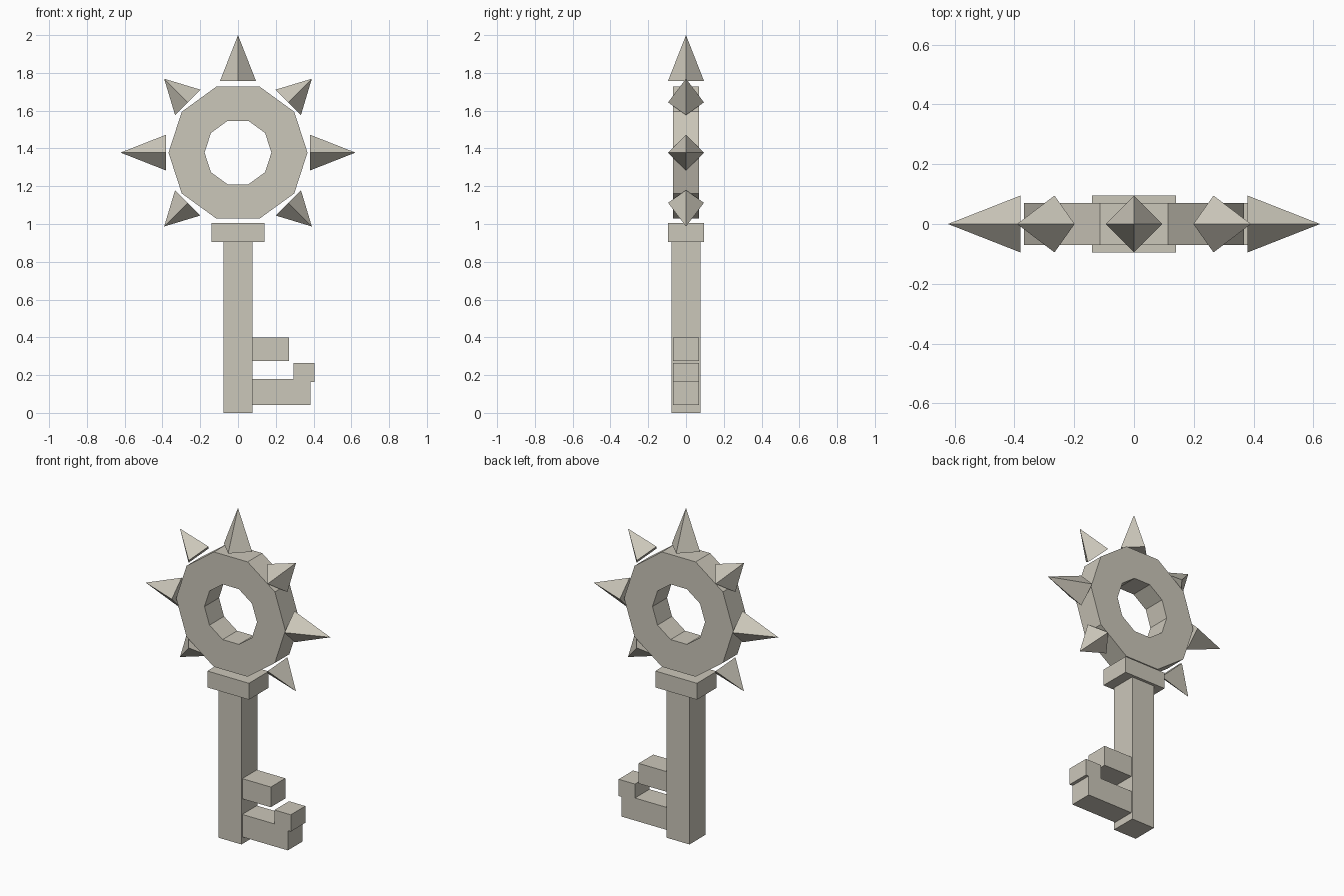
import bpy, bmesh, math
from mathutils import Matrix, Vector

cube = bpy.data.objects.get("Cube")
if cube:
    bpy.data.objects.remove(cube, do_unlink=True)

stone = bpy.data.materials.new("pale_stone")
stone.use_nodes = True
colour = (0.60, 0.57, 0.49, 1)
stone.diffuse_color = colour
stone.node_tree.nodes["Principled BSDF"].inputs["Base Color"].default_value = colour

RING_Z = 1.378
BIT_DEPTH = 0.07


def finish(name, bm):
    bmesh.ops.recalc_face_normals(bm, faces=bm.faces)
    mesh = bpy.data.meshes.new(name)
    bm.to_mesh(mesh)
    bm.free()
    mesh.materials.append(stone)
    obj = bpy.data.objects.new(name, mesh)
    bpy.context.collection.objects.link(obj)
    return obj


def box(name, x, y, z):
    """Box from (min, max) pairs on each axis."""
    bm = bmesh.new()
    spans = (x, y, z)
    size = [b - a for a, b in spans]
    centre = Vector([(a + b) / 2 for a, b in spans])
    bmesh.ops.create_cube(bm, size=1,
                          matrix=Matrix.Translation(centre) @ Matrix.Diagonal((*size, 1)))
    return finish(name, bm)


def prism(name, outline, depth):
    """Extrude an XZ outline evenly about y = 0."""
    bm = bmesh.new()
    face = bm.faces.new([bm.verts.new((x, -depth, z)) for x, z in outline])
    out = bmesh.ops.extrude_face_region(bm, geom=[face])
    moved = [v for v in out["geom"] if isinstance(v, bmesh.types.BMVert)]
    bmesh.ops.translate(bm, verts=moved, vec=(0, 2 * depth, 0))
    return finish(name, bm)


def ring(name, outer, inner, depth, sides):
    """Faceted ring: a rectangular section swept around the y axis."""
    bm = bmesh.new()
    section = [(outer, -depth), (outer, depth), (inner, depth), (inner, -depth)]
    loops = []
    for i in range(sides):
        a = math.tau * i / sides
        loops.append([bm.verts.new((r * math.cos(a), y, RING_Z + r * math.sin(a)))
                      for r, y in section])
    for i, here in enumerate(loops):
        after = loops[(i + 1) % sides]
        for j in range(4):
            k = (j + 1) % 4
            bm.faces.new((here[j], here[k], after[k], after[j]))
    return finish(name, bm)


def spike(name, angle, start, length):
    """Four-sided pyramid pointing away from the ring centre."""
    bm = bmesh.new()
    place = (Matrix.Translation((0, 0, RING_Z)) @ Matrix.Rotation(angle, 4, "Y")
             @ Matrix.Translation((0, 0, start + length / 2)))
    bmesh.ops.create_cone(bm, cap_ends=True, segments=4, radius1=0.095,
                          radius2=0, depth=length, matrix=place)
    bmesh.ops.remove_doubles(bm, verts=bm.verts, dist=0.0001)
    return finish(name, bm)


# Shaft and collar
box("shaft", (-0.078, 0.078), (-0.078, 0.078), (0, 0.905))
box("collar", (-0.14, 0.14), (-0.095, 0.095), (0.905, 1.005))

# Key bits
box("upper_bit", (0.078, 0.27), (-BIT_DEPTH, BIT_DEPTH), (0.275, 0.398))
prism("lower_bit", [(0.078, 0.043), (0.385, 0.043), (0.385, 0.163), (0.405, 0.163),
                    (0.405, 0.265), (0.295, 0.265), (0.295, 0.18), (0.078, 0.18)], BIT_DEPTH)

# Ten-sided bow
ring("bow_ring", 0.368, 0.177, 0.07, 10)

# Spikes: long on the axes, short on the diagonals, none towards the shaft
for step in range(-3, 4):
    long_one = step % 2 == 0
    spike(f"spike_{step + 4}", step * math.pi / 4,
          0.38 if long_one else 0.376, 0.242 if long_one else 0.177)
